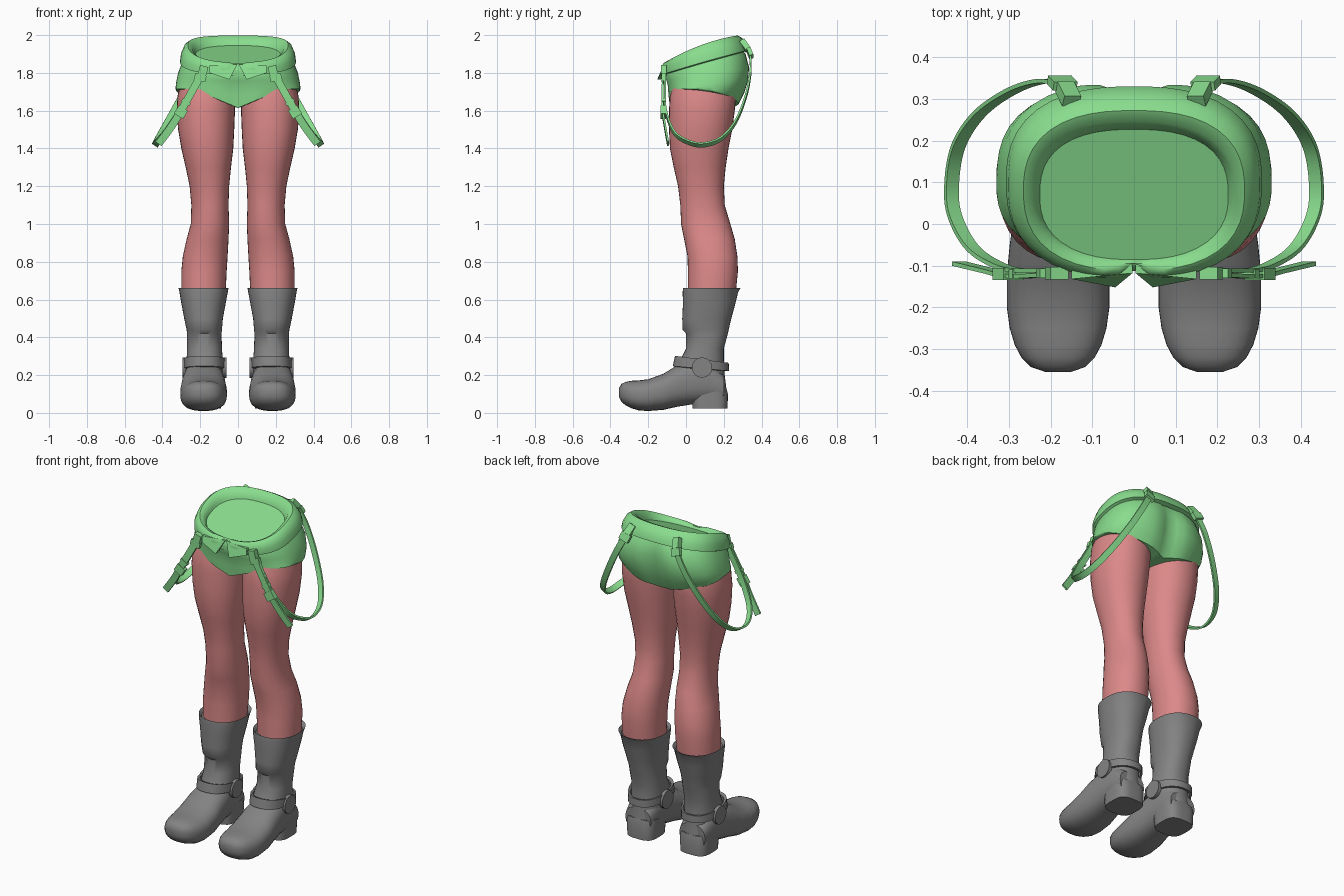
import bpy, bmesh, math
from mathutils import Vector, Matrix

cube = bpy.data.objects.get("Cube")
if cube:
    bpy.data.objects.remove(cube, do_unlink=True)


def material(name, rgb):
    m = bpy.data.materials.new(name)
    m.use_nodes = True
    m.diffuse_color = (*rgb, 1)
    m.node_tree.nodes["Principled BSDF"].inputs["Base Color"].default_value = (*rgb, 1)
    return m


GREEN = material("green cloth", (0.25, 0.72, 0.27))
PINK = material("pink skin", (0.72, 0.25, 0.25))
GREY = material("grey leather", (0.23, 0.23, 0.23))


def finish(name, bm, mat, mirror=True, angle=40):
    bmesh.ops.recalc_face_normals(bm, faces=bm.faces)
    mesh = bpy.data.meshes.new(name)
    bm.to_mesh(mesh)
    bm.free()
    mesh.materials.append(mat)
    ob = bpy.data.objects.new(name, mesh)
    bpy.context.collection.objects.link(ob)
    bpy.ops.object.select_all(action='DESELECT')
    ob.select_set(True)
    bpy.context.view_layer.objects.active = ob
    bpy.ops.object.shade_smooth_by_angle(angle=math.radians(angle))
    if mirror:
        ob.modifiers.new("mirror", 'MIRROR')
    return ob


def oval(x0, x1, y0, y1, zf, zb=None, ex=2.3, n=32, bow=0):
    """Rounded ring; height runs from zf at the front to zb at the back."""
    zb = zf if zb is None else zb
    pts = []
    for i in range(n):
        a = 2 * math.pi * i / n
        c, s = math.cos(a), math.sin(a)
        r = (abs(c) ** ex + abs(s) ** ex) ** (-1 / ex)
        u, v = c * r, s * r
        pts.append(Vector(((x0 + x1) / 2 + u * (x1 - x0) / 2,
                           (y0 + y1) / 2 + v * (y1 - y0) / 2,
                           zf + (zb - zf) * (v + 1) / 2 + bow * (1 - v * v))))
    return pts


def loft(rings, caps=(True, True), closed=False):
    bm = bmesh.new()
    rows = [[bm.verts.new(p) for p in ring] for ring in rings]
    n = len(rows[0])
    pairs = list(zip(rows, rows[1:])) + ([(rows[-1], rows[0])] if closed else [])
    for a, b in pairs:
        for i in range(n):
            j = (i + 1) % n
            bm.faces.new((a[i], a[j], b[j], b[i]))
    for want, row in zip(caps, (rows[0], rows[-1])):
        if want and not closed:
            bm.faces.new(row)
    return bm, rows


def box(name, centre, size, turn, mat, tilt=0):
    bm = bmesh.new()
    bmesh.ops.create_cube(bm, size=1, matrix=Matrix.Translation(centre)
                          @ Matrix.Rotation(turn, 4, 'Y') @ Matrix.Rotation(tilt, 4, 'X')
                          @ Matrix.Diagonal((*size, 1)))
    return finish(name, bm, mat)


# Legs: inner x, outer x, front y, back y, height
leg = [(.03, .30, -.06, .25, 1.76), (.018, .32, -.085, .265, 1.68), (.016, .325, -.09, .258, 1.6),
       (.02, .317, -.09, .245, 1.5), (.025, .30, -.085, .225, 1.4), (.037, .277, -.065, .21, 1.3),
       (.047, .256, -.042, .20, 1.2), (.05, .247, -.03, .205, 1.1), (.047, .25, -.026, .235, 1.0),
       (.05, .272, -.01, .258, .92), (.055, .292, .008, .272, .83), (.06, .30, .01, .275, .75),
       (.066, .30, .01, .262, .62)]
finish("leg", loft([oval(*r, ex=2.15) for r in leg])[0], PINK)

# Boot shafts with a flared top and stepped shin guard
shaft = [(.065, .30, .0, .27, .645), (.05, .315, -.015, .29, .662), (.054, .31, -.018, .276, .64),
         (.065, .30, -.016, .262, .58), (.08, .285, -.02, .24, .5), (.085, .272, -.018, .226, .44),
         (.087, .27, .0, .222, .42), (.085, .27, .0, .2, .34), (.08, .272, -.03, .2, .28),
         (.08, .275, -.06, .205, .2), (.085, .272, -.04, .215, .12)]
finish("boot_shaft", loft([oval(*r) for r in shaft])[0], GREY)

# Boot heels
heel = [(.085, .272, .03, .212, .14), (.085, .272, .03, .222, .1), (.09, .268, .035, .22, .022)]
finish("boot_heel", loft([oval(*r, ex=3.5) for r in heel])[0], GREY)

# Boot feet: y, half width, bottom, top
foot = [(-.355, .03, .085, .13), (-.343, .065, .06, .153), (-.32, .088, .04, .164),
        (-.29, .104, .025, .17), (-.25, .116, .013, .172), (-.2, .123, .01, .178),
        (-.12, .123, .016, .207), (-.05, .116, .032, .25), (.03, .105, .045, .28),
        (.12, .1, .05, .29), (.2, .085, .06, .2)]
rings = []
for y, w, zb, zt in foot:
    flat = oval(.182 - w, .182 + w, zb, zt, 0, ex=2.5)
    rings.append([Vector((p.x, y, p.y)) for p in flat])
finish("boot_foot", loft(rings)[0], GREY)

# Ankle straps with a round stud on each side
band = [(.08, .276, -.04, .215, .295, .265), (.07, .287, -.058, .226, .302, .265),
        (.07, .287, -.07, .228, .248, .222), (.08, .276, -.05, .215, .24, .222)]
finish("ankle_strap", loft([oval(*r) for r in band], closed=True)[0], GREY, angle=30)
for x in (.072, .284):
    bm = bmesh.new()
    bmesh.ops.create_cone(bm, cap_ends=True, segments=16, radius1=.054, radius2=.054, depth=.02,
                          matrix=Matrix.Translation((x, .085, .24)) @ Matrix.Rotation(math.pi / 2, 4, 'Y'))
    finish("ankle_stud", bm, GREY, angle=30)

# Shorts: half width, front y, back y, front height, back height
N = 48
body = [(.27, -.105, .27, 1.83, 1.96), (.298, -.115, .322, 1.79, 1.9), (.318, -.108, .342, 1.76, 1.83),
        (.328, -.1, .336, 1.73, 1.76), (.33, -.098, .315, 1.71, 1.71), (.33, -.094, .285, 1.7, 1.66)]
rings = [oval(-w, w, f, b, zf, zb, ex=2.5, n=N) for w, f, b, zf, zb in body]
for k, ring in enumerate(rings):
    for p in ring:
        dip = math.exp(-(p.x / .06) ** 2)
        if p.y > .1:
            p.y -= .035 * dip * min(1, k / 2)      # cleft
        else:
            p.y += .015 * dip * k / 5
for p in rings[-1]:                                # hem rises towards the outer hip
    rise = min(1, abs(p.x) / .24)
    back = max(0, (p.y - .1) / .19)
    p.z = 1.615 + .1 * rise - .055 * back * rise
for p, q in zip(rings[-2], rings[-1]):
    p.z = max(p.z - .03 * (1 - min(1, abs(p.x) / .24)), q.z + .012)
bm, rows = loft(rings, caps=(True, False))
hem = rows[-1]
for i in range(N // 2):                            # underside between the legs
    quad = [hem[i], hem[i + 1], hem[N - i - 1], hem[-i]]
    bm.faces.new(list(dict.fromkeys(quad)))
finish("shorts", bm, GREEN, mirror=False)

# Rolled waistband with the closed-off waist inside
roll = [(.285, -.105, .305, 1.79, 1.91, .0), (.307, -.128, .33, 1.79, 1.92, .005),
        (.302, -.132, .322, 1.82, 1.95, .012), (.285, -.125, .297, 1.848, 1.985, .018),
        (.265, -.112, .272, 1.856, 1.998, .02), (.243, -.095, .245, 1.85, 1.985, .018),
        (.23, -.082, .23, 1.832, 1.955, .012), (.22, -.075, .222, 1.815, 1.93, .0)]
rings = [oval(-w, w, f, b, zf, zb, ex=2.5, n=N, bow=h) for w, f, b, zf, zb, h in roll]
for ring in rings[:5]:
    for p in ring:
        dip = math.exp(-(p.x / .03) ** 2)
        if p.y < 0:
            p.y += .02 * dip                       # front notch
            p.z -= .012 * dip
finish("waistband", loft(rings, caps=(False, True))[0], GREEN, mirror=False, angle=50)

# Folded flaps at the front opening
outline = [(.004, -.118, 1.845), (.15, -.132, 1.84), (.15, -.132, 1.8), (.045, -.152, 1.765)]
front = [Vector(p) for p in outline]
finish("waist_flap", loft([front, [p + Vector((0, .02, 0)) for p in front]])[0], GREEN)

# Hanging braces
SIDE = Vector((.83, 0, .55)).normalized()


def spline(points, steps=6):
    pts = [Vector(p) for p in points]
    pts = [2 * pts[0] - pts[1]] + pts + [2 * pts[-1] - pts[-2]]
    out = []
    for a, b, c, d in zip(pts, pts[1:], pts[2:], pts[3:]):
        for k in range(steps):
            t = k / steps
            out.append(.5 * (2 * b + (c - a) * t + (2 * a - 5 * b + 4 * c - d) * t ** 2
                             + (3 * b - a - 3 * c + d) * t ** 3))
    return out + [pts[-2]]


def ribbon(name, points, half=.02, thick=.005):
    path = spline(points)
    rings = []
    for i, p in enumerate(path):
        tangent = path[min(i + 1, len(path) - 1)] - path[max(i - 1, 0)]
        up = tangent.cross(SIDE).normalized() * thick
        w = SIDE * half
        rings.append([p + w + up, p - w + up, p - w - up, p + w - up])
    finish(name, loft(rings)[0], GREEN, angle=35)


ribbon("brace_loop", [(.19, -.11, 1.8), (.245, -.112, 1.7), (.31, -.105, 1.59), (.385, -.06, 1.48),
                      (.43, .02, 1.43), (.437, .1, 1.42), (.42, .19, 1.455), (.37, .265, 1.545),
                      (.295, .318, 1.68), (.225, .342, 1.81), (.17, .338, 1.91)], half=.018)
ribbon("brace_tail", [(.2, -.122, 1.78), (.29, -.125, 1.62), (.35, -.112, 1.52), (.42, -.095, 1.425)])

# Clips and buckles
LEAN = -.56
box("front_clip", (.2, -.118, 1.775), (.062, .022, .035), LEAN + .3, GREEN)
box("front_tab", (.185, -.118, 1.812), (.045, .03, .05), LEAN + .3, GREEN)
box("front_keeper", (.275, -.12, 1.645), (.05, .022, .016), LEAN, GREEN)
box("front_buckle", (.302, -.12, 1.592), (.056, .028, .05), LEAN, GREEN)
box("back_clip", (.172, .338, 1.905), (.06, .022, .045), -.35, GREEN, .35)
box("back_tab", (.158, .312, 1.945), (.042, .03, .06), -.35, GREEN, .6)
